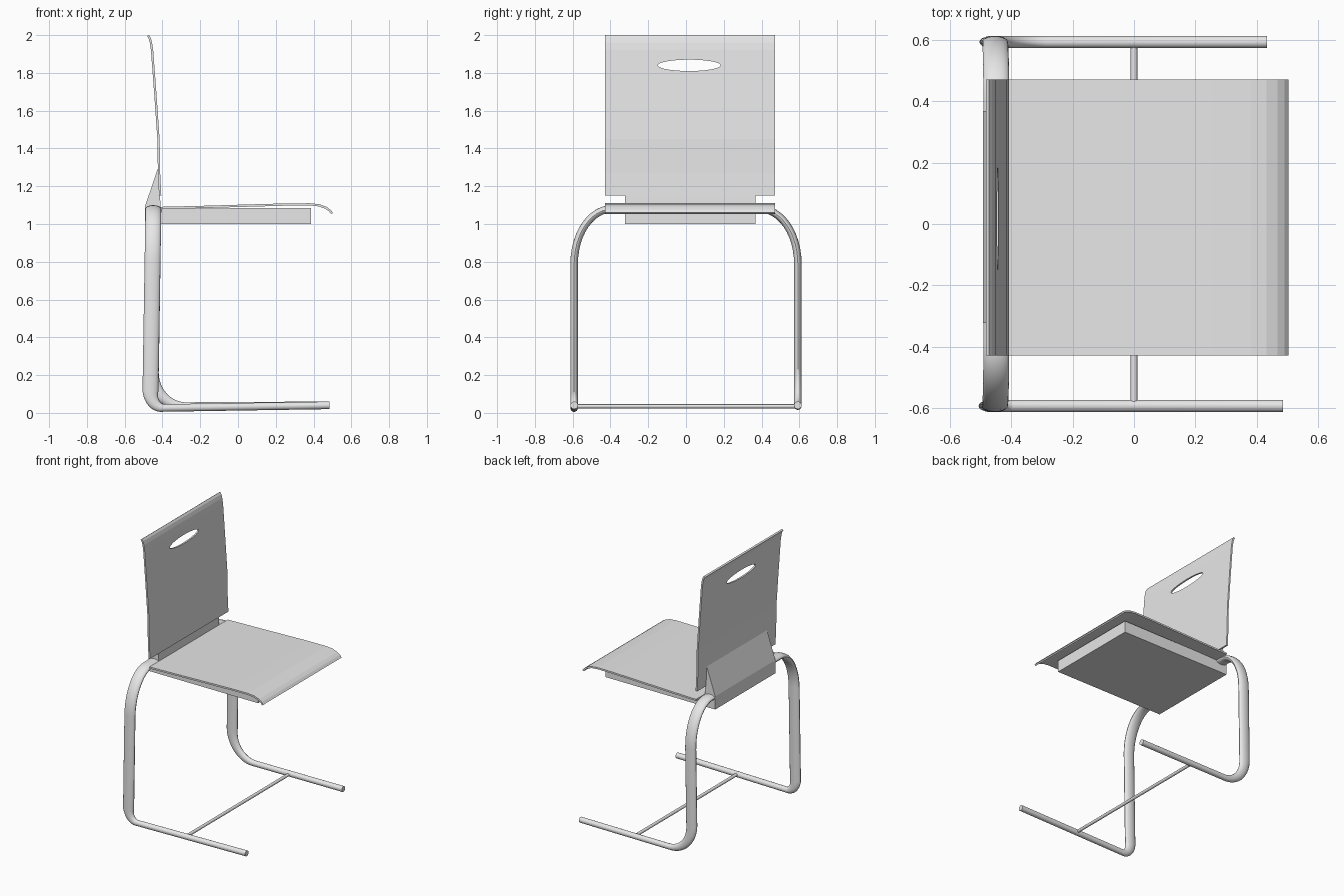
import bpy, bmesh, math
from mathutils import Vector

if "Cube" in bpy.data.objects:
    bpy.data.objects.remove(bpy.data.objects["Cube"])

mat = bpy.data.materials.new("light grey")
mat.diffuse_color = (0.8, 0.8, 0.8, 1)
mat.use_nodes = True
mat.node_tree.nodes["Principled BSDF"].inputs["Base Color"].default_value = mat.diffuse_color


def finish(name, bm, smooth=True):
    bmesh.ops.recalc_face_normals(bm, faces=bm.faces)
    me = bpy.data.meshes.new(name)
    bm.to_mesh(me)
    bm.free()
    me.materials.append(mat)
    ob = bpy.data.objects.new(name, me)
    bpy.context.collection.objects.link(ob)
    bpy.ops.object.select_all(action='DESELECT')
    ob.select_set(True)
    bpy.context.view_layer.objects.active = ob
    if smooth:
        bpy.ops.object.shade_smooth_by_angle(angle=math.radians(35))
    return ob


def prism(name, profile, y0, y1):
    """Extrude an (x, z) outline from y0 to y1."""
    bm = bmesh.new()
    a = [bm.verts.new((x, y0, z)) for x, z in profile]
    b = [bm.verts.new((x, y1, z)) for x, z in profile]
    n = len(profile)
    for i in range(n):
        j = (i + 1) % n
        bm.faces.new((a[i], a[j], b[j], b[i]))
    bm.faces.new(a)
    bm.faces.new(b)
    return finish(name, bm, False)


def ribbon(line, half):
    """Outline of a thin bent sheet around a centre line."""
    pts = [Vector(p) for p in line]
    left, right = [], []
    for i, p in enumerate(pts):
        t = (pts[min(i + 1, len(pts) - 1)] - pts[max(i - 1, 0)]).normalized()
        n = Vector((-t.y, t.x)) * half
        left.append(p + n)
        right.append(p - n)
    return left + right[::-1]


def sweep(name, path, sides=20):
    """Sweep an oval along (point, half width, half thickness) stations."""
    bm = bmesh.new()
    pts = [p for p, _, _ in path]
    rings, prev, axis = [], None, Vector((0, 0, 1))
    for i, (p, w, h) in enumerate(path):
        t = (pts[min(i + 1, len(pts) - 1)] - pts[max(i - 1, 0)]).normalized()
        if prev is not None:
            axis = prev.rotation_difference(t) @ axis
        prev = t
        axis = (axis - t * axis.dot(t)).normalized()
        side = t.cross(axis)
        ring = []
        for k in range(sides):
            a = 2 * math.pi * k / sides
            ring.append(bm.verts.new(p + axis * w * math.cos(a) + side * h * math.sin(a)))
        rings.append(ring)
    for r, s in zip(rings, rings[1:]):
        for k in range(sides):
            m = (k + 1) % sides
            bm.faces.new((r[k], r[m], s[m], s[k]))
    bm.faces.new(rings[0])
    bm.faces.new(rings[-1])
    return finish(name, bm)


# Tube frame: corners with bend length before / after, half width before / after
R, W = 0.02, 0.042
ends = (Vector((0.485, -0.592, 0.04)), Vector((0.432, 0.592, 0.04)))
corners = [
    (Vector((-0.465, -0.592, 0.025)), 0.07, 0.09, R, W),
    (Vector((-0.448, -0.592, 1.08)), 0.29, 0.20, W, W),
    (Vector((-0.448, 0.592, 1.08)), 0.20, 0.29, W, W),
    (Vector((-0.464, 0.592, 0.035)), 0.20, 0.18, W, R),
]
knots = [ends[0]] + [c[0] for c in corners] + [ends[1]]
path = [(ends[0], R, R)]
for i, (c, d0, d1, w0, w1) in enumerate(corners):
    a = (knots[i] - c).normalized() * d0
    b = (knots[i + 2] - c).normalized() * d1
    for k in range(13):
        f = k / 12
        th = f * math.pi / 2
        path.append((c + a * (1 - math.sin(th)) + b * (1 - math.cos(th)), w0 + (w1 - w0) * f, R))
path.append((ends[1], R, R))
sweep("tube_frame", path)

# Floor cross bar
sweep("cross_bar", [(Vector((0, -0.59, 0.035)), 0.011, 0.011),
                    (Vector((0, 0.59, 0.035)), 0.011, 0.011)], 12)

# Under-seat block with the wedge that carries the backrest
prism("seat_support", [(-0.492, 1.0), (0.387, 1.0), (0.387, 1.085), (-0.41, 1.082),
                       (-0.418, 1.295), (-0.424, 1.295), (-0.492, 1.095)], -0.322, 0.368)

# Seat sheet with rolled front edge
Y0, Y1 = -0.428, 0.47
seat = [(-0.41, 1.085), (-0.2, 1.09), (0.0, 1.096), (0.25, 1.103), (0.38, 1.104),
        (0.43, 1.099), (0.465, 1.086), (0.485, 1.072), (0.498, 1.056)]
prism("seat", ribbon(seat, 0.006), Y0, Y1)

# Backrest sheet, leaning back, with a hand hole
back = [(-0.412, 1.15), (-0.418, 1.27), (-0.421, 1.45), (-0.437, 1.68),
        (-0.455, 1.92), (-0.461, 1.96), (-0.468, 1.985), (-0.477, 1.998)]
backrest = prism("backrest", ribbon(back, 0.006), Y0, Y1)
bm = bmesh.new()
bmesh.ops.create_cone(bm, cap_ends=True, segments=40, radius1=1, radius2=1, depth=1)
for v in bm.verts:
    x, y, z = v.co
    v.co = (-0.45 + z * 0.3, 0.017 + x * 0.166, 1.84 + y * 0.03)
cutter = finish("hand_hole_cutter", bm, False)
cutter.hide_render = True
mod = backrest.modifiers.new("hand_hole", 'BOOLEAN')
mod.operation = 'DIFFERENCE'
mod.solver = 'EXACT'
mod.object = cutter
bpy.context.view_layer.objects.active = backrest
bpy.ops.object.modifier_apply(modifier=mod.name)
bpy.data.objects.remove(cutter, do_unlink=True)
